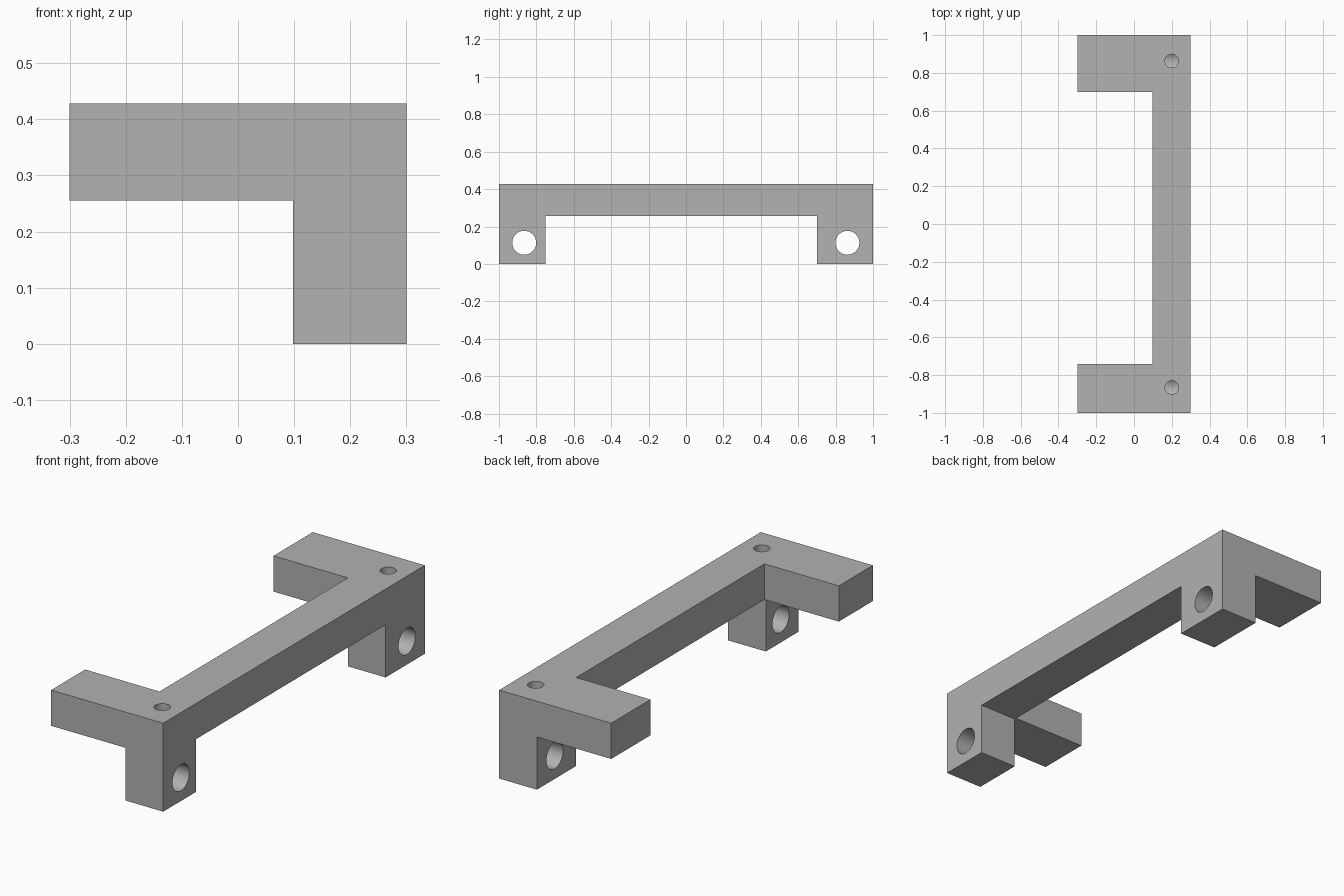
import bpy
import bmesh
import math
from mathutils import Matrix

cube = bpy.data.objects.get("Cube")
if cube:
    bpy.data.objects.remove(cube, do_unlink=True)

TOP, UNDER = 0.428, 0.255          # bar top and underside
INNER, SIDE = 0.098, 0.30          # bar inner face and outer face
HOLE_Z, HOLE_R, PIN_R = 0.113, 0.064, 0.036

grey = bpy.data.materials.new("plain_grey")
grey.use_nodes = True
colour = (0.445, 0.445, 0.445, 1)
grey.diffuse_color = colour
grey.node_tree.nodes["Principled BSDF"].inputs["Base Color"].default_value = colour


def finish(name, bm):
    bmesh.ops.recalc_face_normals(bm, faces=bm.faces)
    mesh = bpy.data.meshes.new(name)
    bm.to_mesh(mesh)
    bm.free()
    mesh.materials.append(grey)
    obj = bpy.data.objects.new(name, mesh)
    bpy.context.collection.objects.link(obj)
    return obj


def prism(name, outline, z0, z1):
    bm = bmesh.new()
    face = bm.faces.new([bm.verts.new((x, y, z0)) for x, y in outline])
    grown = bmesh.ops.extrude_face_region(bm, geom=[face])["geom"]
    moved = [v for v in grown if isinstance(v, bmesh.types.BMVert)]
    bmesh.ops.translate(bm, verts=moved, vec=(0, 0, z1 - z0))
    return finish(name, bm)


def rod(name, radius, length, centre, axis):
    bm = bmesh.new()
    turn = Matrix.Rotation(math.pi / 2, 4, "Y") if axis == "X" else Matrix()
    bmesh.ops.create_cone(bm, cap_ends=True, segments=32, radius1=radius,
                          radius2=radius, depth=length,
                          matrix=Matrix.Translation(centre) @ turn)
    return finish(name, bm)


def combine(target, tool, operation):
    mod = target.modifiers.new(operation.lower(), "BOOLEAN")
    mod.operation = operation
    mod.solver = "EXACT"
    mod.object = tool
    bpy.context.view_layer.objects.active = target
    bpy.ops.object.modifier_apply(modifier=mod.name)
    bpy.data.objects.remove(tool, do_unlink=True)


# C-shaped bar with an arm at each end
bracket = prism("bracket", [(-SIDE, -1), (SIDE, -1), (SIDE, 1), (-SIDE, 1),
                            (-SIDE, 0.70), (INNER, 0.70),
                            (INNER, -0.74), (-SIDE, -0.74)], UNDER, TOP)

# Feet, with a crosswise hole and a pin hole from the top meeting it
for end, y0, y1, hole_y in (("front", -1, -0.75, -0.865), ("back", 0.70, 1, 0.863)):
    foot = prism(end + "_foot", [(INNER, y0), (SIDE, y0), (SIDE, y1), (INNER, y1)],
                 0, UNDER)
    combine(bracket, foot, "UNION")
    cross = rod(end + "_cross_hole", HOLE_R, 1, (0.2, hole_y, HOLE_Z), "X")
    combine(bracket, cross, "DIFFERENCE")
    pin_length = 0.5 - HOLE_Z
    pin = rod(end + "_pin_hole", PIN_R, pin_length,
              (0.2, hole_y, HOLE_Z + pin_length / 2), "Z")
    combine(bracket, pin, "DIFFERENCE")

bpy.ops.object.select_all(action="DESELECT")
bracket.select_set(True)
bpy.context.view_layer.objects.active = bracket
bpy.ops.object.shade_smooth_by_angle(angle=math.radians(30))
